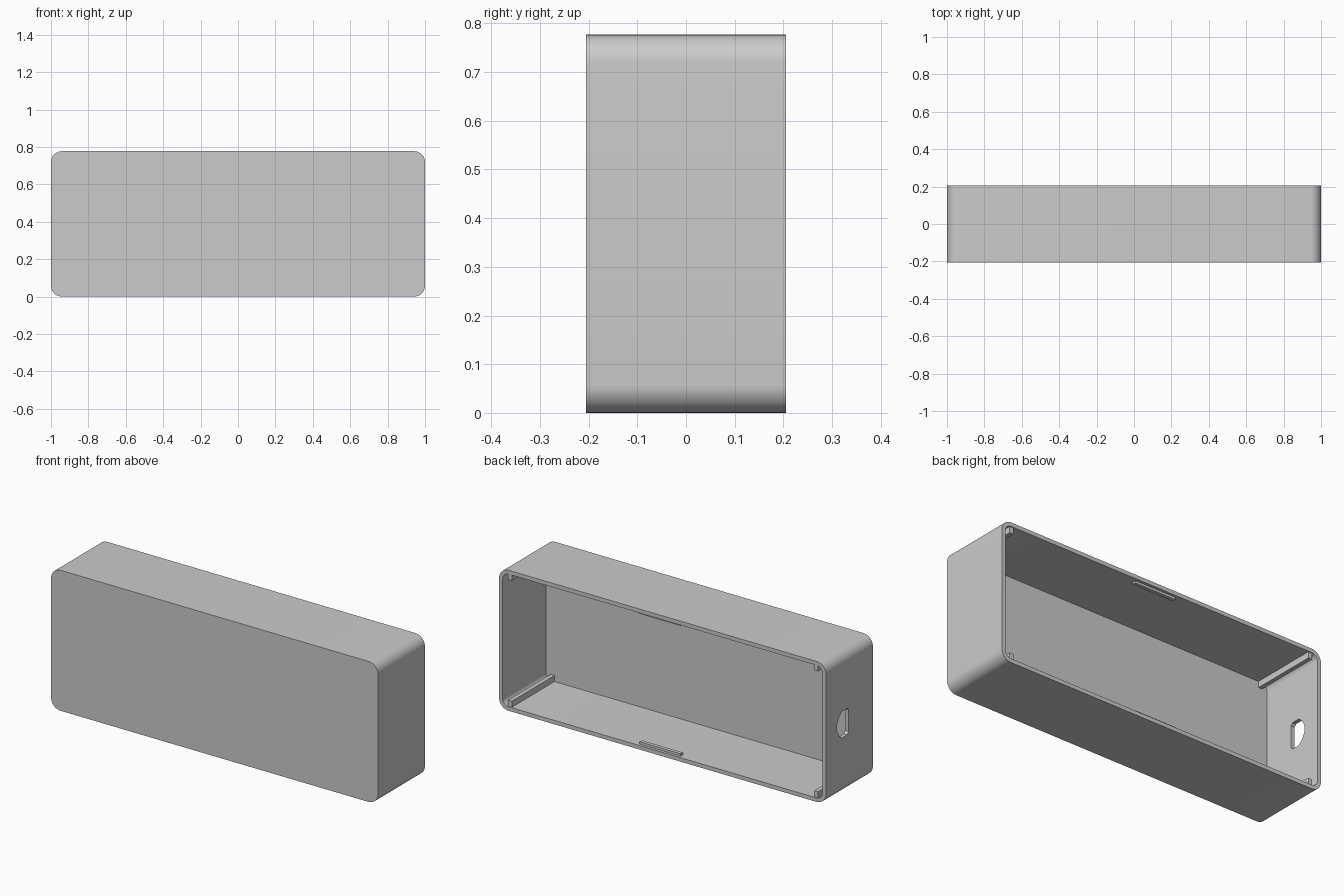
import bpy, bmesh, math

if "Cube" in bpy.data.objects:
    bpy.data.objects.remove(bpy.data.objects["Cube"], do_unlink=True)

# Overall dimensions
HALF_W, HALF_D, H = 1.0, 0.205, 0.777
MID = H / 2
WALL, RADIUS = 0.022, 0.058
PANEL_Y = -0.172

gray = bpy.data.materials.new("plain gray")
gray.use_nodes = True
gray.diffuse_color = (0.6, 0.6, 0.6, 1)
gray.node_tree.nodes["Principled BSDF"].inputs["Base Color"].default_value = gray.diffuse_color


def make_object(name, bm):
    bmesh.ops.recalc_face_normals(bm, faces=bm.faces)
    mesh = bpy.data.meshes.new(name)
    bm.to_mesh(mesh)
    bm.free()
    mesh.materials.append(gray)
    obj = bpy.data.objects.new(name, mesh)
    bpy.context.collection.objects.link(obj)
    return obj


def activate(obj):
    bpy.ops.object.select_all(action="DESELECT")
    obj.select_set(True)
    bpy.context.view_layer.objects.active = obj


def rounded_loop(bm, inset, y, steps=10):
    """Ring of vertices around a rounded rectangle facing the y axis."""
    r = RADIUS - inset
    ring = []
    for q, (sx, sz) in enumerate([(1, 1), (-1, 1), (-1, -1), (1, -1)]):
        cx, cz = sx * (HALF_W - RADIUS), MID + sz * (MID - RADIUS)
        for i in range(steps + 1):
            a = math.pi / 2 * (q + i / steps)
            ring.append(bm.verts.new((cx + r * math.cos(a), y, cz + r * math.sin(a))))
    return ring


def bridge(bm, a, b):
    for i in range(len(a)):
        j = (i + 1) % len(a)
        bm.faces.new((a[i], a[j], b[j], b[i]))


def box(name, x, y, z):
    """Box between the given low and high limits on each axis."""
    bm = bmesh.new()
    bmesh.ops.create_cube(bm, size=1)
    for v in bm.verts:
        v.co = [lim[0] if c < 0 else lim[1] for c, lim in zip(v.co, (x, y, z))]
    return make_object(name, bm)


# Case shell: closed front panel, open back
bm = bmesh.new()
loops = [rounded_loop(bm, 0, -HALF_D), rounded_loop(bm, 0, HALF_D),
         rounded_loop(bm, WALL, HALF_D), rounded_loop(bm, WALL, PANEL_Y)]
for a, b in zip(loops, loops[1:]):
    bridge(bm, a, b)
bm.faces.new(loops[0])
bm.faces.new(loops[-1])
case = make_object("case_shell", bm)

# Cable hole through the right wall
half = [(0.007, 0.06), (0.02, 0.073), (0.065, 0.073), (0.09, 0.052), (0.107, 0.02)]
outline = half + [(y, -z) for y, z in reversed(half)]
bm = bmesh.new()
near, far = ([bm.verts.new((x, y, MID + z)) for y, z in outline] for x in (-1.05, -0.9))
bridge(bm, near, far)
bm.faces.new(near)
bm.faces.new(far)
cutter = make_object("hole_cutter", bm)
cutter.hide_render = True

activate(case)
cut = case.modifiers.new("cable_hole", "BOOLEAN")
cut.operation, cut.solver, cut.object = "DIFFERENCE", "EXACT", cutter
bpy.ops.object.modifier_apply(modifier=cut.name)
bpy.data.objects.remove(cutter, do_unlink=True)
activate(case)
bpy.ops.object.shade_smooth_by_angle(angle=math.radians(30))

# Guide rails in the four corners and snap ridges on floor and ceiling
for side, sx in (("left", 1), ("right", -1)):
    for level, sz in (("top", 1), ("bottom", -1)):
        box(f"guide_rail_{level}_{side}", sorted((sx * 0.925, sx * 0.948)),
            (PANEL_Y - 0.01, 0.2),
            sorted((MID + sz * (MID - 0.012), MID + sz * (MID - 0.056))))
for level, sz in (("top", 1), ("bottom", -1)):
    box(f"snap_ridge_{level}", (-0.1, 0.15), (0.17, 0.19),
        sorted((MID + sz * (MID - 0.012), MID + sz * (MID - WALL - 0.013))))
